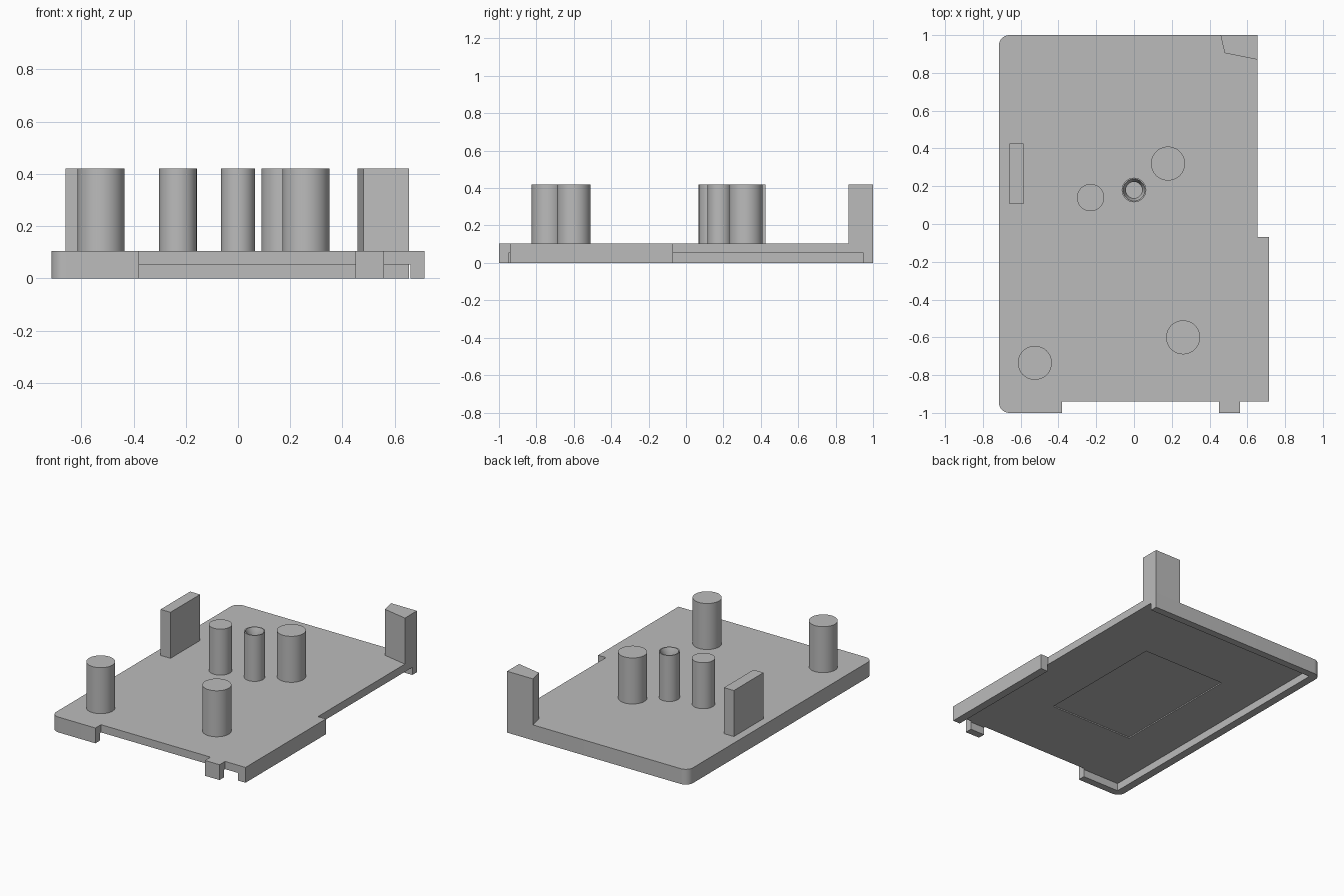
import bpy, bmesh, math

if "Cube" in bpy.data.objects:
    bpy.data.objects.remove(bpy.data.objects["Cube"], do_unlink=True)

grey = bpy.data.materials.new("plain grey")
grey.use_nodes = True
GREY = (0.5, 0.5, 0.5, 1)
grey.diffuse_color = GREY
grey.node_tree.nodes["Principled BSDF"].inputs["Base Color"].default_value = GREY

DECK, TOP = 0.105, 0.42      # deck surface and top of the posts
SUNK = 0.01                  # posts start slightly inside the deck


def finish(name, bm):
    bmesh.ops.recalc_face_normals(bm, faces=bm.faces)
    mesh = bpy.data.meshes.new(name)
    bm.to_mesh(mesh)
    bm.free()
    mesh.materials.append(grey)
    obj = bpy.data.objects.new(name, mesh)
    bpy.context.collection.objects.link(obj)
    return obj


def prism(name, outline, z0, z1):
    """Extrude a flat outline from z0 up to z1."""
    bm = bmesh.new()
    face = bm.faces.new([bm.verts.new((x, y, z0)) for x, y in outline])
    new = bmesh.ops.extrude_face_region(bm, geom=[face])["geom"]
    verts = [v for v in new if isinstance(v, bmesh.types.BMVert)]
    bmesh.ops.translate(bm, verts=verts, vec=(0, 0, z1 - z0))
    return finish(name, bm)


def rect(x0, x1, y0, y1):
    return [(x0, y0), (x1, y0), (x1, y1), (x0, y1)]


def lathe(name, x, y, profile, sides=48):
    """Turn a closed radius/height profile about a vertical axis."""
    bm = bmesh.new()
    rings = []
    for r, z in profile:
        angles = [math.tau * i / sides for i in range(sides)]
        rings.append([bm.verts.new((x + r * math.cos(a), y + r * math.sin(a), z)) for a in angles])
    for low, high in zip(rings, rings[1:]):
        for i in range(sides):
            j = (i + 1) % sides
            bm.faces.new((low[i], low[j], high[j], high[i]))
    bm.faces.new(rings[0])
    bm.faces.new(rings[-1])
    return finish(name, bm)


def smooth(obj):
    bpy.ops.object.select_all(action="DESELECT")
    obj.select_set(True)
    bpy.context.view_layer.objects.active = obj
    bpy.ops.object.shade_smooth_by_angle(angle=math.radians(30))


def cut(target, cutter):
    mod = target.modifiers.new(cutter.name, "BOOLEAN")
    mod.operation, mod.solver, mod.object = "DIFFERENCE", "EXACT", cutter
    bpy.context.view_layer.objects.active = target
    bpy.ops.object.modifier_apply(modifier=mod.name)
    bpy.data.objects.remove(cutter, do_unlink=True)


def corner(cx, cy, start, r=0.055, steps=8):
    angles = [start + math.pi / 2 * i / steps for i in range(steps + 1)]
    return [(cx + r * math.cos(a), cy + r * math.sin(a)) for a in angles]


# Base plate: stepped outline with two rounded left-hand corners
outline = [(-0.38, -1), (-0.38, -0.94), (0.45, -0.94), (0.45, -1), (0.56, -1), (0.56, -0.94),
           (0.715, -0.94), (0.715, -0.07), (0.655, -0.07), (0.655, 1)]
outline += corner(-0.66, 0.945, math.pi / 2) + corner(-0.66, -0.945, math.pi)
base = prism("base_plate", outline, 0, DECK)

# Underside hollow, open at the front and at the rear of the right edge
hollow = [(-0.66, 0.95), (0.9, 0.95), (0.9, -0.05), (0.66, -0.05), (0.66, -1.1),
          (0.57, -1.1), (0.57, -0.95), (0.44, -0.95), (0.44, -1.1),
          (-0.37, -1.1), (-0.37, -0.95), (-0.66, -0.95)]
cut(base, prism("hollow_cutter", hollow, -0.1, 0.052))

# Shallow rectangular recess under the deck
cut(base, prism("recess_cutter", rect(-0.345, 0.285, -0.46, 0.46), 0.02, 0.06))
smooth(base)

# Solid round posts
posts = {"front_left_post": (-0.525, -0.735, 0.09), "front_right_post": (0.26, -0.6, 0.09),
         "rear_post": (0.18, 0.32, 0.09), "middle_post": (-0.23, 0.14, 0.072)}
for name, (x, y, r) in posts.items():
    smooth(lathe(name, x, y, [(r, DECK - SUNK), (r, TOP)]))

# Hollow post with a flared mouth
smooth(lathe("socket_post", 0, 0.18, [(0.065, DECK - SUNK), (0.065, TOP), (0.058, TOP),
                                      (0.043, TOP - 0.04), (0.043, TOP - 0.12)]))

# Upright fin and corner block
prism("side_fin", rect(-0.66, -0.585, 0.105, 0.425), DECK - SUNK, TOP)
prism("corner_block", [(0.458, 1), (0.48, 0.905), (0.655, 0.87), (0.655, 1)], DECK, TOP)
